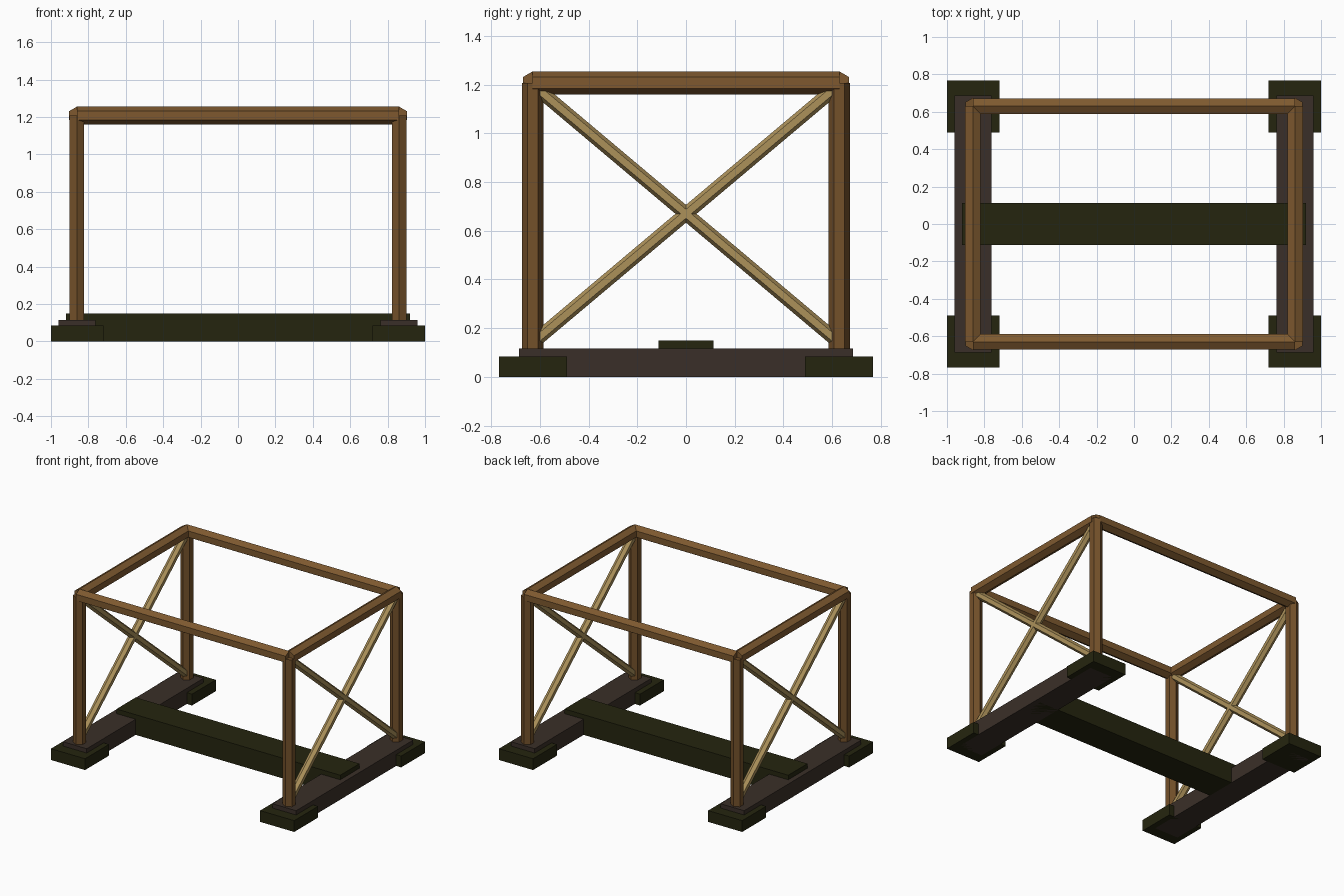
import bpy, bmesh, math
from mathutils import Vector, Matrix

if "Cube" in bpy.data.objects:
    bpy.data.objects.remove(bpy.data.objects["Cube"])


def material(name, srgb):
    m = bpy.data.materials.new(name)
    lin = [((c / 255 + 0.055) / 1.055) ** 2.4 if c > 10 else c / 255 / 12.92 for c in srgb]
    m.diffuse_color = (*lin, 1)
    m.use_nodes = True
    m.node_tree.nodes["Principled BSDF"].inputs["Base Color"].default_value = m.diffuse_color
    return m


RAIL = material("rail brown", (126, 89, 47))
POST = material("post brown", (116, 81, 42))
BRACE = material("brace tan", (172, 145, 90))
SKID = material("skid dark brown", (58, 47, 40))
BASE = material("base dark green", (37, 37, 15))


def finish(name, bm, mat):
    me = bpy.data.meshes.new(name)
    bm.to_mesh(me)
    bm.free()
    me.materials.append(mat)
    ob = bpy.data.objects.new(name, me)
    bpy.context.collection.objects.link(ob)
    return ob


def box(name, lo, hi, mat):
    lo, hi = Vector(lo), Vector(hi)
    bm = bmesh.new()
    bmesh.ops.create_cube(bm, size=1, matrix=Matrix.Translation((lo + hi) / 2)
                          @ Matrix.Diagonal((*(hi - lo), 1)))
    return finish(name, bm, mat)


def hex_bar(name, a, b, radius, ridge, mat):
    """Six-sided bar from a to b with one edge pointing along ridge."""
    a, b = Vector(a), Vector(b)
    axis = (b - a).normalized()
    v = Vector(ridge)
    v = (v - axis * v.dot(axis)).normalized()
    u = v.cross(axis)
    bm = bmesh.new()
    rings = []
    for p in (a, b):
        rings.append([bm.verts.new(p + radius * (v * math.cos(k * math.pi / 3)
                                                 + u * math.sin(k * math.pi / 3)))
                      for k in range(6)])
    for k in range(6):
        j = (k + 1) % 6
        bm.faces.new((rings[0][k], rings[0][j], rings[1][j], rings[1][k]))
    bm.faces.new(rings[0][::-1])
    bm.faces.new(rings[1])
    bmesh.ops.recalc_face_normals(bm, faces=bm.faces)
    return finish(name, bm, mat)


PX, PY, TOP = 0.862, 0.63, 1.208

# Base: middle beam, side skids and corner feet
box("middle_beam", (-0.92, -0.113, 0), (0.92, 0.113, 0.15), BASE)
for sx, side in ((-1, "left"), (1, "right")):
    cx = sx * 0.861
    box(side + "_skid", (cx - 0.098, -0.687, 0), (cx + 0.098, 0.687, 0.116), SKID)
    for sy, end in ((-1, "front"), (1, "back")):
        fx, fy = sx * 0.86, sy * 0.628
        box(f"{end}_{side}_foot", (fx - 0.14, fy - 0.14, 0),
            (fx + 0.14, fy + 0.14, 0.084), BASE)
        # Corner posts
        hex_bar(f"{end}_{side}_post", (sx * PX, sy * PY, 0.10), (sx * PX, sy * PY, TOP),
                0.044, (0, 1, 0), POST)
        # Crossed braces on each side
        hex_bar(f"{side}_{end}_brace", (sx * PX, sy * PY, 0.14), (sx * PX, -sy * PY, 1.20),
                0.028, (0, 1, 0), BRACE)
    # Side top rails
    hex_bar(side + "_top_rail", (sx * PX, -PY, TOP), (sx * PX, PY, TOP), 0.047, (0, 0, 1), RAIL)

# Front and back top rails
for sy, end in ((-1, "front"), (1, "back")):
    hex_bar(end + "_top_rail", (-PX, sy * PY, TOP), (PX, sy * PY, TOP), 0.047, (0, 0, 1), RAIL)
